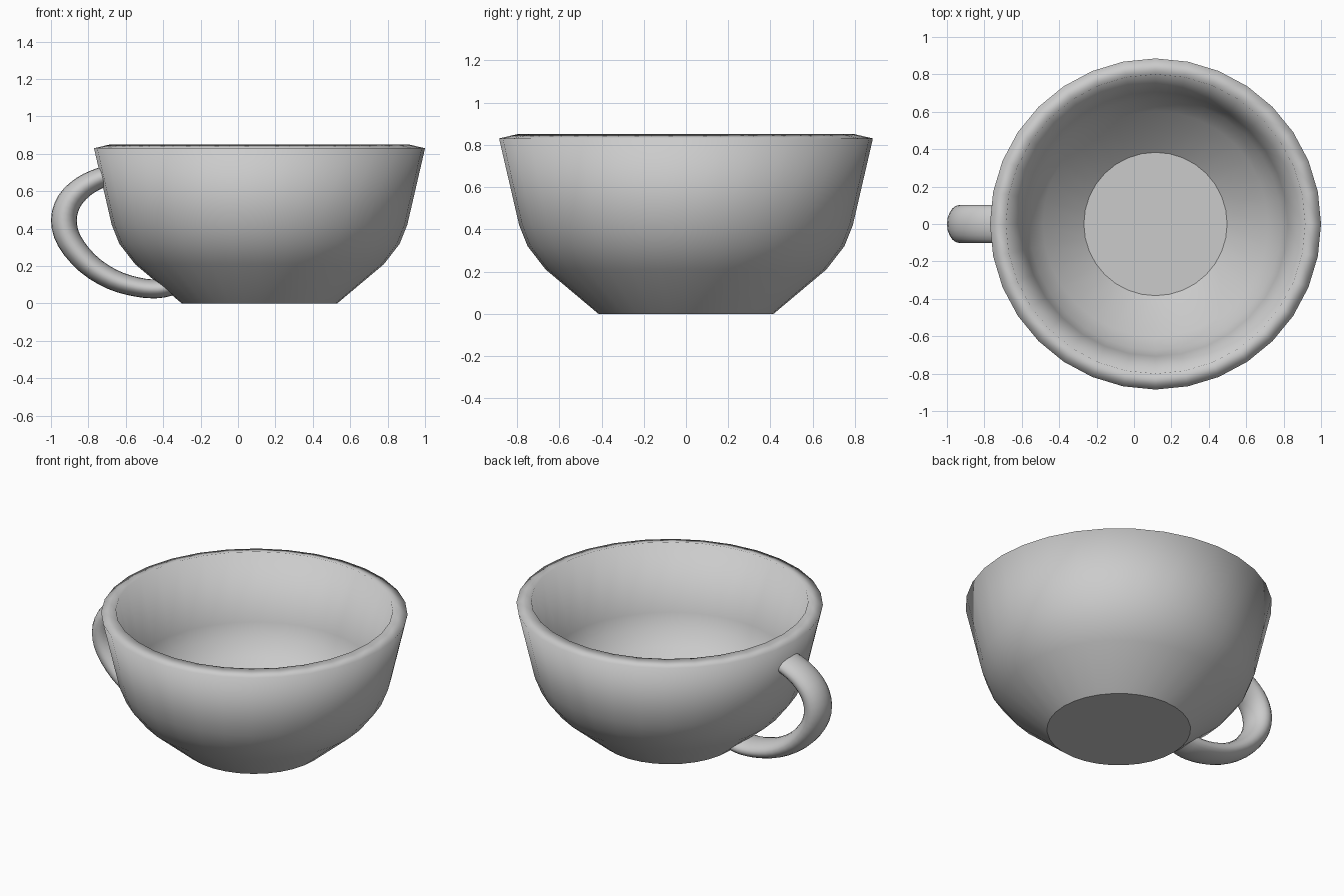
import bpy, bmesh
from math import cos, sin, pi
from mathutils import Vector

if "Cube" in bpy.data.objects:
    bpy.data.objects.remove(bpy.data.objects["Cube"])


def finish(bm, name):
    bmesh.ops.recalc_face_normals(bm, faces=bm.faces)
    mesh = bpy.data.meshes.new(name)
    bm.to_mesh(mesh)
    bm.free()
    obj = bpy.data.objects.new(name, mesh)
    bpy.context.collection.objects.link(obj)
    return obj


def loft(bm, rings):
    """Skin a list of closed point rings, capping both ends with sharp edges."""
    loops = [[bm.verts.new(p) for p in ring] for ring in rings]
    n = len(loops[0])
    for a, b in zip(loops, loops[1:]):
        for i in range(n):
            j = (i + 1) % n
            bm.faces.new((a[i], a[j], b[j], b[i])).smooth = True
    for loop in (loops[0], loops[-1]):
        cap = bm.faces.new(loop)
        for e in cap.edges:
            e.smooth = False


# Bowl: outer wall up to the rim, then inner wall down to the floor
SIDES, CENTRE_X = 32, 0.115
profile = [(0.415, 0), (0.665, 0.21), (0.75, 0.32), (0.79, 0.42), (0.885, 0.83),
           (0.80, 0.85), (0.707, 0.446), (0.674, 0.364), (0.602, 0.271), (0.383, 0.087)]
bm = bmesh.new()
loft(bm, [[(CENTRE_X + r * cos(2 * pi * i / SIDES), r * sin(2 * pi * i / SIDES), z)
           for i in range(SIDES)] for r, z in profile])
finish(bm, "cup_bowl")

# Handle: oval section swept along a loop, (x, z, half thickness)
path = [Vector(p) for p in (
    (-0.685, 0.682, 0.053), (-0.74, 0.670, 0.055), (-0.83, 0.622, 0.060),
    (-0.903, 0.545, 0.066), (-0.931, 0.445, 0.069), (-0.902, 0.335, 0.066),
    (-0.805, 0.215, 0.061), (-0.675, 0.130, 0.056), (-0.54, 0.088, 0.052),
    (-0.43, 0.078, 0.050), (-0.35, 0.092, 0.048))]


def smooth_path(pts, steps):
    """Catmull-Rom interpolation."""
    p = [2 * pts[0] - pts[1]] + pts + [2 * pts[-1] - pts[-2]]
    out = []
    for a, b, c, d in zip(p, p[1:], p[2:], p[3:]):
        for s in range(steps):
            t = s / steps
            out.append(0.5 * (2 * b + (c - a) * t + (2 * a - 5 * b + 4 * c - d) * t * t
                              + (3 * b - a - 3 * c + d) * t ** 3))
    return out + [pts[-1]]


pts = smooth_path(path, 3)
rings = []
for i, p in enumerate(pts):
    d = pts[min(i + 1, len(pts) - 1)] - pts[max(i - 1, 0)]
    normal = Vector((-d.y, d.x)).normalized()
    rings.append([(p.x + normal.x * p.z * cos(a), 0.102 * sin(a), p.y + normal.y * p.z * cos(a))
                  for a in (2 * pi * k / 20 for k in range(20))])
bm = bmesh.new()
loft(bm, rings)
finish(bm, "cup_handle")
